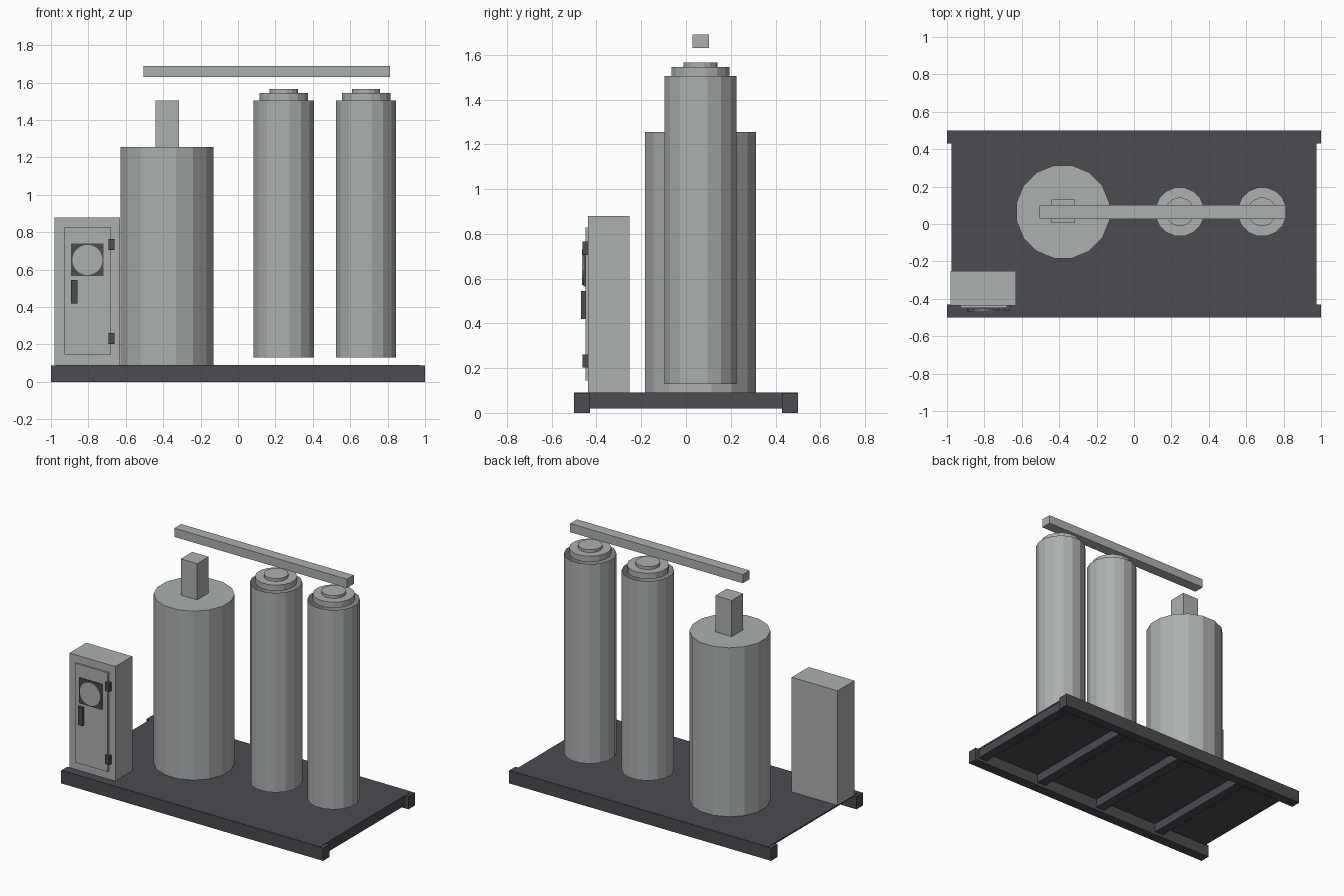
import bpy, bmesh, math
from mathutils import Matrix, Vector

cube = bpy.data.objects.get("Cube")
if cube:
    bpy.data.objects.remove(cube, do_unlink=True)


def material(name, rgb):
    m = bpy.data.materials.new(name)
    m.use_nodes = True
    color = (*rgb, 1.0)
    m.diffuse_color = color
    m.node_tree.nodes["Principled BSDF"].inputs["Base Color"].default_value = color
    return m


LIGHT = material("light grey paint", (0.41, 0.435, 0.43))
DARK = material("charcoal steel", (0.072, 0.07, 0.08))


def add(name, bm, mat):
    bmesh.ops.recalc_face_normals(bm, faces=bm.faces)
    me = bpy.data.meshes.new(name)
    bm.to_mesh(me)
    bm.free()
    me.materials.append(mat)
    ob = bpy.data.objects.new(name, me)
    bpy.context.collection.objects.link(ob)
    return ob


def box(name, x, y, z, mat):
    """Box from (min, max) ranges on each axis."""
    lo, hi = Vector((x[0], y[0], z[0])), Vector((x[1], y[1], z[1]))
    bm = bmesh.new()
    bmesh.ops.create_cube(bm, size=1, matrix=Matrix.Translation((lo + hi) / 2)
                          @ Matrix.Diagonal((*(hi - lo), 1)))
    return add(name, bm, mat)


def cylinder(name, center, radius, height, mat, sides=16, caps=True, tilt=0.0):
    """Faceted cylinder with a flat side towards the front."""
    bm = bmesh.new()
    turn = Matrix.Rotation(tilt, 4, 'X') @ Matrix.Rotation(math.pi / sides, 4, 'Z')
    bmesh.ops.create_cone(bm, cap_ends=caps, segments=sides, radius1=radius,
                          radius2=radius, depth=height,
                          matrix=Matrix.Translation(center) @ turn)
    return add(name, bm, mat)


def upright(name, x, z0, z1, radius, **kw):
    return cylinder(name, (x, AXIS_Y, (z0 + z1) / 2), radius, z1 - z0, LIGHT, **kw)


AXIS_Y = 0.065

# Skid base: long rails, cross members and deck plate
box("front_rail", (-1, 1), (-0.5, -0.43), (0, 0.088), DARK)
box("back_rail", (-1, 1), (0.43, 0.5), (0, 0.088), DARK)
for i in range(4):
    x = 0.94 - 0.505 * i
    box(f"cross_member_{i + 1}", (x - 0.033, x + 0.033), (-0.43, 0.43), (0.02, 0.081), DARK)
box("deck_plate", (-0.975, 0.975), (-0.498, 0.498), (0.08, 0.09), DARK)

# Large tank with square outlet
upright("large_tank", -0.38, 0.09, 1.255, 0.253)
box("tank_outlet", (-0.44, -0.315), (0.005, 0.13), (1.25, 1.505), LIGHT)

# Pair of slim columns: open shells with stepped lids
for side, x in (("right", 0.245), ("left", 0.685)):
    upright(f"{side}_column_shell", x, 0.13, 1.505, 0.164, caps=False)
    upright(f"{side}_column_lid", x, 1.505, 1.545, 0.132)
    upright(f"{side}_column_cap", x, 1.545, 1.565, 0.077)

# Overhead pipe
box("overhead_pipe", (-0.505, 0.812), (0.028, 0.102), (1.63, 1.69), LIGHT)

# Control cabinet with door, gauge, handle and hinges
box("cabinet", (-0.98, -0.63), (-0.437, -0.252), (0.09, 0.88), LIGHT)
box("cabinet_door", (-0.928, -0.68), (-0.45, -0.437), (0.145, 0.828), LIGHT)
box("gauge_bezel", (-0.892, -0.718), (-0.457, -0.45), (0.565, 0.74), DARK)
cylinder("gauge_face", (-0.805, -0.46, 0.652), 0.081, 0.01, LIGHT,
         sides=24, tilt=math.pi / 2)
box("door_handle", (-0.893, -0.858), (-0.469, -0.45), (0.42, 0.545), DARK)
for name, z in (("lower_hinge", 0.232), ("upper_hinge", 0.735)):
    box(name, (-0.692, -0.66), (-0.463, -0.437), (z - 0.03, z + 0.03), DARK)
